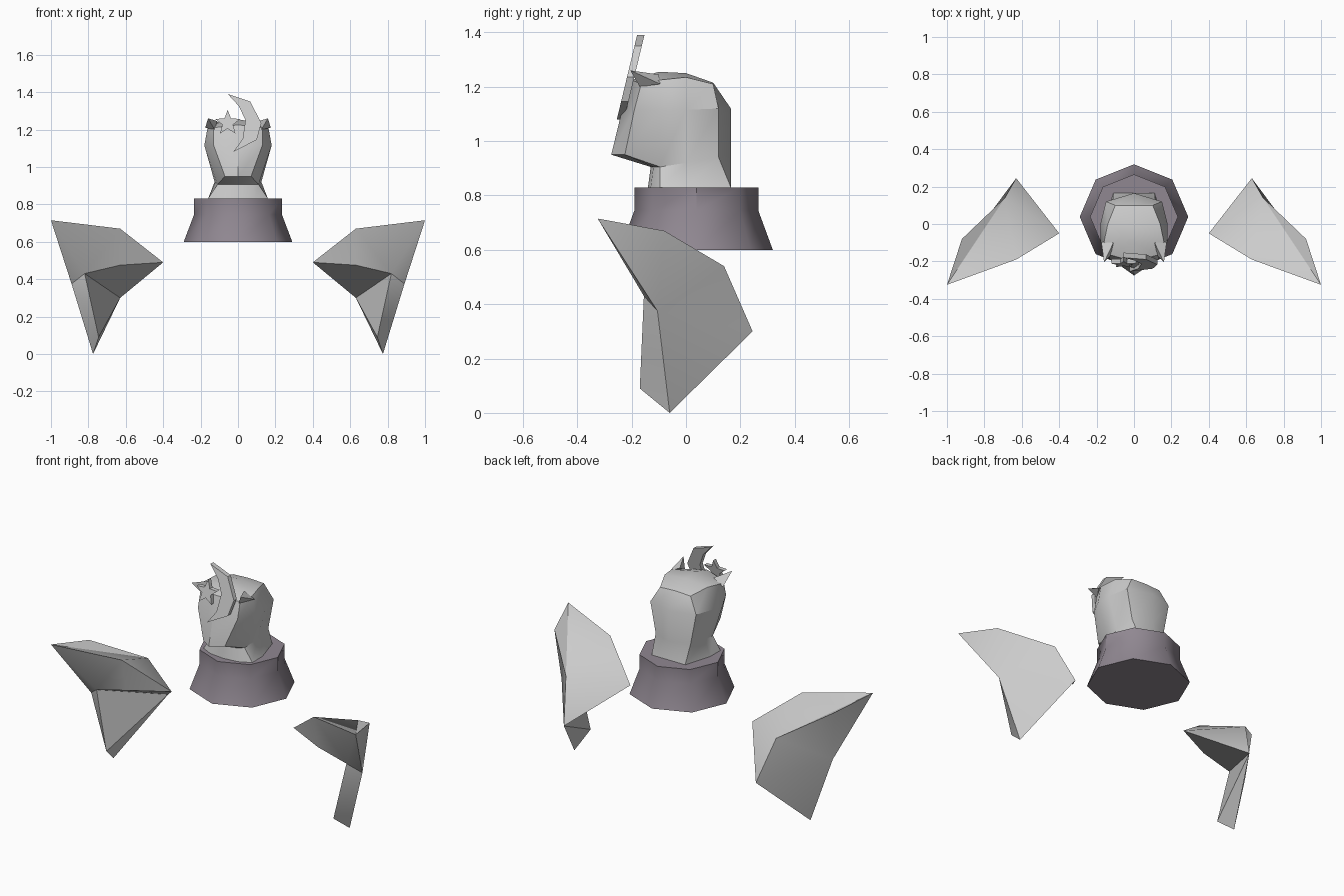
import bpy, bmesh, math

cube = bpy.data.objects.get("Cube")
if cube:
    bpy.data.objects.remove(cube)


def material(name, rgb):
    m = bpy.data.materials.new(name)
    m.use_nodes = True
    m.diffuse_color = (*rgb, 1)
    m.node_tree.nodes["Principled BSDF"].inputs["Base Color"].default_value = (*rgb, 1)
    return m


grey = material("light_grey", (0.6, 0.6, 0.6))
purple = material("purple_grey", (0.28, 0.245, 0.285))


def make(name, verts, faces, mat, mirror=False, angle=None):
    """Build a mesh part, optionally joined to its mirror image in x."""
    bm = bmesh.new()
    for side in ((1, -1) if mirror else (1,)):
        vs = [bm.verts.new((side * x, y, z)) for x, y, z in verts]
        for f in faces:
            bm.faces.new([vs[i] for i in f][::side])
    bmesh.ops.remove_doubles(bm, verts=bm.verts, dist=0.0005)
    bmesh.ops.dissolve_degenerate(bm, edges=bm.edges, dist=0.0005)
    bmesh.ops.recalc_face_normals(bm, faces=bm.faces)
    me = bpy.data.meshes.new(name)
    bm.to_mesh(me)
    bm.free()
    me.materials.append(mat)
    ob = bpy.data.objects.new(name, me)
    bpy.context.collection.objects.link(ob)
    if angle:
        bpy.ops.object.select_all(action="DESELECT")
        ob.select_set(True)
        bpy.context.view_layer.objects.active = ob
        bpy.ops.object.shade_smooth_by_angle(angle=math.radians(angle))
    return ob


# Octagonal collar: flared skirt with an upright band
def collar():
    profile = [(0.29, 0.6), (0.235, 0.745), (0.235, 0.83)]
    verts, n = [], 8
    for r, z in profile:
        for i in range(n):
            a = i * math.tau / n
            verts.append((r * math.cos(a), 0.038 + 0.97 * r * math.sin(a), z))
    faces = [list(range(n)), list(range(2 * n, 3 * n))]
    for k in range(2):
        for i in range(n):
            j = (i + 1) % n
            faces.append((k * n + i, k * n + j, k * n + n + j, k * n + n + i))
    make("collar", verts, faces, purple, angle=46)


collar()

# Helmet head: half rings from front centre round to back centre
rings = [
    [(0, -.14, .83), (.09, -.13, .83), (.16, -.095, .83),
     (.16, 0, .83), (.11, .165, .83), (0, .165, .83)],
    [(0, -.13, .905), (.08, -.12, .905), (.11, -.095, .905),
     (.125, 0, .92), (.115, .12, .94), (0, .165, .94)],
    [(0, -.275, .95), (.07, -.225, .95), (.11, -.095, .905),
     (.125, 0, .92), (.115, .12, .94), (0, .165, .94)],
    [(0, -.235, 1.115), (.13, -.19, 1.115), (.18, -.095, 1.115),
     (.18, 0, 1.115), (.15, .12, 1.12), (0, .165, 1.12)],
    [(0, -.2, 1.225), (.13, -.165, 1.21), (.16, -.095, 1.225),
     (.14, 0, 1.235), (.1, .1, 1.21), (0, .1, 1.215)],
    [(0, -.1, 1.255)] * 3 + [(0, 0, 1.25)] + [(0, .1, 1.215)] * 2,
]
head_faces = [(k * 6 + i, k * 6 + i + 1, k * 6 + i + 7, k * 6 + i + 6)
              for k in range(len(rings) - 1) for i in range(5)]
make("helmet_head", [p for r in rings for p in r], head_faces, grey, True, 35)

# Pointed brow horns at the helmet's front corners
make("brow_horns",
     [(.16, -.205, 1.26), (.125, -.17, 1.2), (.175, -.095, 1.21), (.11, -.1, 1.245)],
     [(0, 1, 2), (0, 2, 3), (0, 3, 1), (1, 2, 3)], grey, True)


# Crest ornaments: flat outlines leaning back, given thickness
def plate(name, outline, depth):
    n = len(outline)
    front = [(x, -0.18 - 0.24 * (1.39 - z), z) for x, z in outline]
    back = [(x, y + depth, z) for x, y, z in front]
    faces = [list(range(n)), list(range(2 * n - 1, n - 1, -1))]
    faces += [(i, (i + 1) % n, (i + 1) % n + n, i + n) for i in range(n)]
    make(name, front + back, faces, grey)


plate("crescent_crest",
      [(-.055, 1.39), (.065, 1.35), (.125, 1.235), (.1, 1.145), (-.025, 1.08),
       (.025, 1.15), (.04, 1.25), (.005, 1.325)], 0.027)
star = []
for i in range(10):
    r = 0.03 if i % 2 else 0.07
    a = math.pi / 2 + i * math.pi / 5
    star.append((-0.055 + r * math.cos(a), 1.235 + r * math.sin(a)))
plate("star_crest", star, 0.025)

# Side shells: faceted outer skin with a hollowed inner face
tip, brow, inner, rear, foot, toe, hinge, shoulder, crown, fold, hollow = range(11)
shell = [(1, -.325, .715), (.63, -.19, .67), (.4, -.05, .49), (.63, .245, .3),
         (.775, -.06, 0), (.745, -.17, .09), (.89, -.105, .375), (.92, -.08, .67),
         (.69, .14, .54), (.82, -.155, .43), (.63, -.15, .475)]
shell_faces = [
    (tip, shoulder, hinge), (shoulder, crown, hinge), (crown, rear, hinge),
    (rear, foot, hinge), (tip, brow, crown), (tip, crown, shoulder),
    (brow, inner, crown), (inner, rear, crown),
    (brow, tip, fold, hollow), (tip, hinge, fold), (hinge, foot, toe),
    (hinge, toe, fold), (inner, brow, hollow), (inner, hollow, rear),
    (hollow, fold, rear), (fold, toe, rear), (toe, foot, rear)]
for name, s in (("left_shell", 1), ("right_shell", -1)):
    make(name, [(s * x, y, z) for x, y, z in shell], shell_faces, grey, angle=30)
